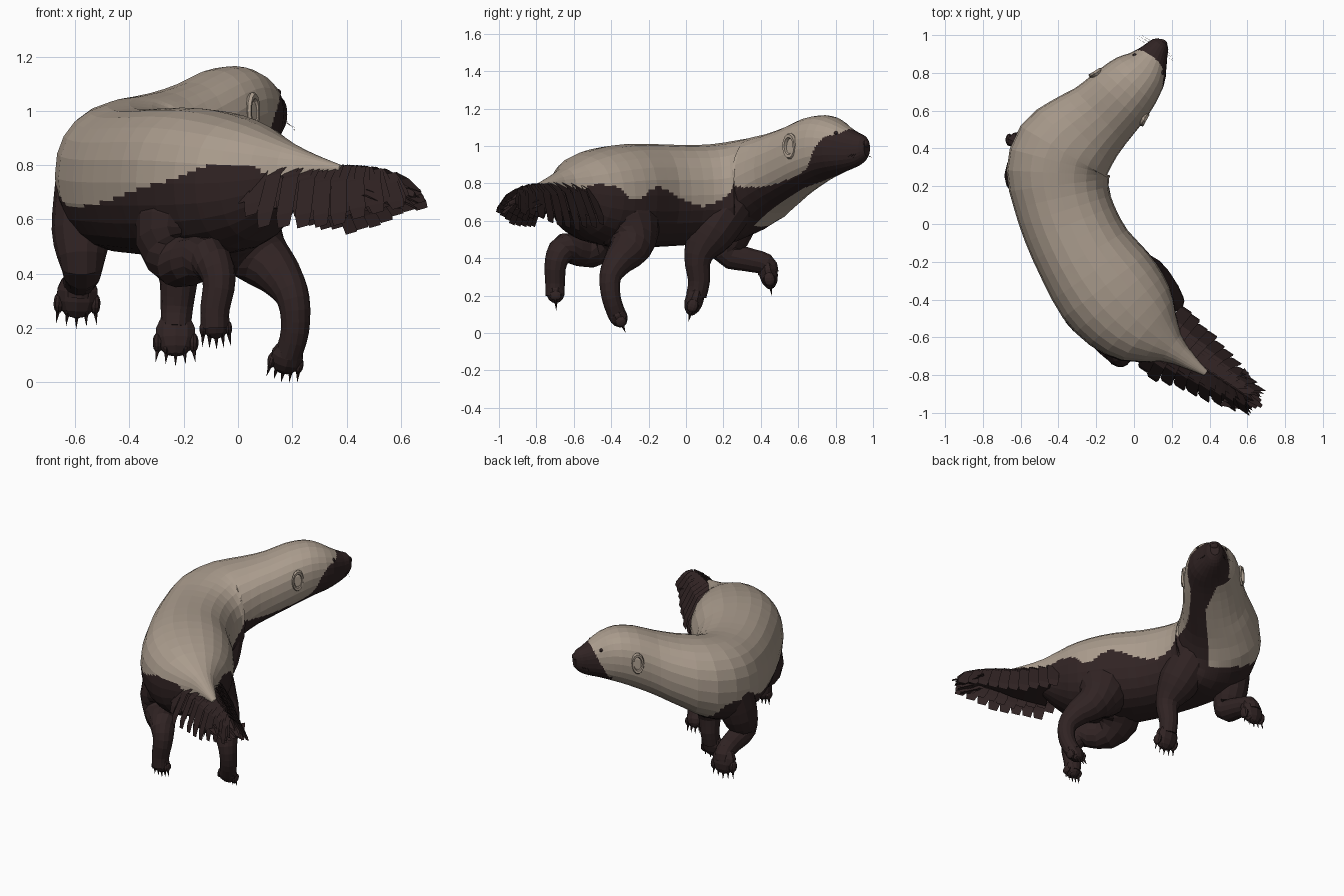
import bpy, bmesh, math, random
from mathutils import Vector, Matrix

if "Cube" in bpy.data.objects:
    bpy.data.objects.remove(bpy.data.objects["Cube"])
random.seed(4)

def mat(name, c):
    m = bpy.data.materials.new(name)
    m.diffuse_color = (*c, 1)
    m.use_nodes = True
    m.node_tree.nodes["Principled BSDF"].inputs["Base Color"].default_value = m.diffuse_color
    return m
PALE = mat("pale_fur", (.40, .33, .265))
DARK = mat("dark_fur", (.030, .017, .017))

def finish(bm, name, *mats):
    bmesh.ops.recalc_face_normals(bm, faces=bm.faces[:])
    me = bpy.data.meshes.new(name)
    bm.to_mesh(me)
    bm.free()
    for m in mats:
        me.materials.append(m)
    ob = bpy.data.objects.new(name, me)
    bpy.context.collection.objects.link(ob)
    return ob

def spline(rows, u):
    """Catmull-Rom through rows of numbers, u in station units."""
    i = max(0, min(int(u), len(rows) - 2))
    t = u - i
    p = [rows[max(0, min(len(rows) - 1, i + k))] for k in (-1, 0, 1, 2)]
    return [.5 * (2*b + (c-a)*t + (2*a-5*b+4*c-d)*t*t + (3*b-a-3*c+d)*t**3)
            for a, b, c, d in zip(*p)]

def skin(bm, rings):
    vs = [[bm.verts.new(p) for p in r] for r in rings]
    n = len(vs[0])
    faces = []
    for a, b in zip(vs, vs[1:]):
        for k in range(n):
            faces.append(bm.faces.new((a[k], a[(k+1) % n], b[(k+1) % n], b[k])))
    faces += [bm.faces.new(vs[0]), bm.faces.new(vs[-1])]
    return faces

# Body stations: x, y, half width, bottom z, top z, dark height right, dark height left
BODY = [(.38, -.79, .015, .775, .80, 0, 0), (.29, -.725, .045, .74, .835, 0, 0),
        (.195, -.655, .09, .64, .88, .70, .70), (.07, -.56, .215, .52, .95, .79, .80),
        (-.04, -.455, .27, .475, .99, .71, .75), (-.15, -.325, .285, .46, 1.01, .78, .71),
        (-.26, -.165, .262, .46, 1.01, .72, .67), (-.34, 0, .255, .47, 1.005, .68, .65),
        (-.385, .14, .257, .475, 1.01, .72, .65), (-.40, .27, .275, .49, 1.03, .79, .70),
        (-.37, .38, .27, .55, 1.05, .79, .64), (-.28, .48, .235, .64, 1.07, .78, 0),
        (-.18, .57, .20, .71, 1.105, .79, 0), (-.09, .66, .185, .77, 1.15, .83, 0),
        (-.01, .745, .165, .82, 1.165, .89, .82), (.05, .81, .135, .85, 1.14, 1.04, .90),
        (.09, .87, .095, .873, 1.10, 1.075, 1.02), (.12, .92, .066, .895, 1.07, 1.2, 1.2),
        (.14, .95, .05, .92, 1.055, 1.2, 1.2), (.152, .968, .028, .945, 1.03, 1.2, 1.2)]
LAST = len(BODY) - 1

def frame(u):
    r = spline(BODY, u)
    a, b = spline(BODY, max(0, u - .3)), spline(BODY, min(LAST, u + .3))
    d = Vector((b[0] - a[0], b[1] - a[1], 0)).normalized()
    return r, d, Vector((d.y, -d.x, 0))

def surf(u, deg, grow=1):
    """Point on the body surface; 0 degrees is the right flank, 90 the top."""
    r, d, side = frame(u)
    c, s = math.cos(math.radians(deg)), math.sin(math.radians(deg))
    w = math.copysign(abs(c)**.88, c) * r[2] * grow
    h = math.copysign(abs(s)**.88, s) * (r[4] - r[3]) / 2 * grow
    return Vector((r[0], r[1], (r[3] + r[4]) / 2 + h)) + side * w

# Coarse flat facets, each split finely so the coat line stays clean
SEG, SUB, CUT = 24, 2, 5
coarse = [[surf(i / SUB, k * 360 / SEG) for k in range(SEG)] for i in range(LAST * SUB + 1)]
def facet(i, k):
    a, s = divmod(i, CUT)
    b, t = divmod(k, CUT)
    A, B = coarse[a], coarse[min(a + 1, len(coarse) - 1)]
    c = (b + 1) % SEG
    return A[b].lerp(A[c], t / CUT).lerp(B[b].lerp(B[c], t / CUT), s / CUT)
bm = bmesh.new()
N, M = SEG * CUT, LAST * SUB * CUT
faces = skin(bm, [[facet(i, k) for k in range(N)] for i in range(M + 1)])
for idx, f in enumerate(faces):
    u = (idx // N + .5) / (SUB * CUT) if idx < M * N else (idx - M * N) * LAST
    r, d, side = frame(u)
    p = f.calc_center_median()
    s = (p - Vector((r[0], r[1], p.z))).dot(side) / r[2]
    w = max(0, min(1, s * .8 + .5))
    dark = p.z < r[5] * w + r[6] * (1 - w)
    if 10.2 < u < 14.6:        # throat: dark strip on the right only
        dark = s > .25 - max(0, u - 13) * .3 and p.z < r[5]
    f.material_index = int(dark)
finish(bm, "body", PALE, DARK)

# Legs: loft of round sections along bent paths
def leg(name, pts):
    bm = bmesh.new()
    rings = []
    for i in range((len(pts) - 1) * 3 + 1):
        u = i / 3
        p = spline(pts, u)
        a, b = spline(pts, max(0, u - .2)), spline(pts, min(len(pts) - 1, u + .2))
        q = Vector([b[j] - a[j] for j in range(3)]).normalized()
        ax = (Vector((1, 0, 0)) - q * q.x).normalized()
        ay = q.cross(ax)
        rings.append([Vector(p[:3]) + p[3] * (ax * math.cos(t) + ay * math.sin(t))
                      for t in [k * math.tau / 14 for k in range(14)]])
    skin(bm, rings)
    finish(bm, name, DARK)

def ball(bm, c, rot, size):
    m = Matrix.Translation(c) @ rot.to_4x4() @ Matrix.Diagonal((*size, 1))
    bmesh.ops.create_uvsphere(bm, u_segments=10, v_segments=7, radius=1, matrix=m)

def cone(bm, a, b, rad, seg=6):
    v = b - a
    m = Matrix.Translation((a + b) / 2) @ v.to_track_quat('Z', 'Y').to_matrix().to_4x4()
    bmesh.ops.create_cone(bm, cap_ends=True, segments=seg, radius1=rad, radius2=0,
                          depth=v.length, matrix=m)

# Paws: pad, five toes and claws
def paw(name, ankle, toe, width):
    a, b = Vector(ankle), Vector(toe)
    d = (b - a).normalized()
    w = (Vector((1, 0, 0)) - d * d.x).normalized()
    rot = Matrix((w, d.cross(w), d)).transposed()
    L = (b - a).length
    bm = bmesh.new()
    ball(bm, a + d * L * .40, rot, (width, .05, L * .6))
    for k in range(-2, 3):
        c = a + d * L * (.74 - .06 * abs(k)) + w * width * .42 * k
        ball(bm, c, rot, (width * .25, .033, L * .26))
        tip = c + d * (L * .24 + .03) + w * width * .05 * k + Vector((0, 0, -.012))
        cone(bm, c + d * L * .14, tip, .01)
    finish(bm, name, DARK)

leg("hind_leg_right", [(-.04, -.35, .66, .2), (.015, -.30, .55, .165), (.08, -.295, .465, .115),
    (.16, -.36, .385, .082), (.205, -.405, .30, .06), (.21, -.40, .19, .052), (.185, -.37, .10, .05)])
paw("hind_paw_right", (.19, -.385, .13), (.165, -.335, .035), .062)
leg("hind_leg_left", [(-.12, -.42, .66, .2), (-.22, -.45, .54, .17), (-.21, -.52, .445, .1),
    (-.11, -.645, .455, .08), (-.07, -.695, .38, .062), (-.085, -.70, .27, .054), (-.085, -.70, .20, .052)])
paw("hind_paw_left", (-.085, -.70, .26), (-.08, -.695, .16), .056)
leg("front_leg_right", [(-.29, .24, .70, .14), (-.25, .135, .54, .13), (-.22, .065, .41, .078),
    (-.225, .07, .28, .06), (-.23, .055, .20, .056)])
paw("front_paw_right", (-.23, .06, .23), (-.23, .02, .095), .078)
leg("front_leg_left", [(-.545, .29, .72, .13), (-.575, .25, .55, .112), (-.575, .22, .43, .08),
    (-.575, .32, .395, .066), (-.585, .42, .37, .06), (-.59, .44, .32, .056)])
paw("front_paw_left", (-.59, .43, .38), (-.595, .455, .235), .08)

# Bushy tail: dark core plus overlapping hair cards hanging to both sides
P0, AX, SD = Vector((.17, -.63, 0)), Vector((.83, -.55, 0)), Vector((.55, .83, 0))
def tail_pt(a, out, z):
    return P0 + AX * a + SD * out + Vector((0, 0, z))
def ridge(a):
    return .84 - .035 * min(1, max(0, a) / .2) - .11 * max(0, a / .6)**5
bm = bmesh.new()
core = []
for i in range(9):
    a = i / 8 * .58
    w, h = .15 * (1 - i / 8.5), .19 * (1 - i / 8.5)**.8
    z = ridge(a) - .012
    core.append([tail_pt(a, 0, z), tail_pt(a, w * .7, z - h * .35), tail_pt(a, w, z - h),
                 tail_pt(a, -w, z - h), tail_pt(a, -w * .7, z - h * .35)])
skin(bm, core)
finish(bm, "tail_core", DARK)

bm = bmesh.new()
for sgn in (-1, 1):
    start = -.02 if sgn > 0 else -.10
    for layer in range(3):
        n = 10 + layer
        for i in range(n):
            a = start + i / (n - 1) * (.46 - start)
            q = max(0, a)
            f = (1, .8, .55)[layer] * random.uniform(.93, 1.04)
            wd = (.215 - .29 * q + .4 * min(0, a)) * f
            drop = (.26 - .75 * q * q + .8 * min(0, a)) * f
            back = .015 + q * .18
            rows = [(a + back * t, sgn * wd * o, ridge(a + back * t * .7) - .008 - drop * z)
                    for t, o, z in ((0, .08, 0), (.4, .6, .25), (.85, .94, .8), (1, 1, 1))]
            grid = [[bm.verts.new(tail_pt(b + k * .036 * (.7 if j == 3 else 1), o, z + k * .006))
                     for k in (-1, 1)] for j, (b, o, z) in enumerate(rows)]
            for g, h in zip(grid, grid[1:]):
                bm.faces.new((g[0], g[1], h[1], h[0]))
# Pointed tip hairs
for k in range(-3, 4):
    z, e = .75 - abs(k) * .02, .61 - abs(k) * .02
    pts = [tail_pt(.42, k * .03 - .03, z), tail_pt(.42, k * .03 + .03, z),
           tail_pt(e, k * .018 + .01, z - .05), tail_pt(e, k * .018 - .01, z - .05)]
    bm.faces.new([bm.verts.new(p) for p in pts])
finish(bm, "tail_hair", DARK)

# Ears: low oval rims set into the sides of the head
for name, deg in (("ear_right", 8), ("ear_left", 172)):
    r, d, side = frame(13.2)
    out = side if deg < 90 else -side
    rot = Matrix((d, d.cross(out), out)).transposed()
    c = surf(13.2, deg, .955)
    bm = bmesh.new()
    rings = []
    for i in range(15):
        t = i / 14 * math.tau
        e = Vector((math.cos(t) * .03, math.sin(t) * .055, .004 - .008 * math.cos(t)))
        rings.append([c + rot @ (e * (1 + .3 * math.cos(q)) + Vector((0, 0, .016 * math.sin(q))))
                      for q in [k * math.tau / 6 for k in range(6)]])
    skin(bm, rings)
    finish(bm, name, PALE)

# Eyes, nose and whiskers
bm = bmesh.new()
for deg in (38, 142):
    ball(bm, surf(15.6, deg, .95), Matrix.Identity(3), (.012, .012, .012))
finish(bm, "eyes", DARK)
bm = bmesh.new()
ball(bm, Vector((.152, .962, 1.012)), Matrix.Rotation(-.5, 3, 'Z'), (.028, .016, .02))
finish(bm, "nose", DARK)
bm = bmesh.new()
for deg, sgn in ((-15, 1), (195, -1)):
    for k in range(3):
        a = surf(17.0 + k * .3, deg)
        cone(bm, a, a + frame(17.5)[2] * sgn * .06 + Vector((-.01, .005, -.02 - .012 * k)), .0008, 3)
finish(bm, "whiskers", DARK)
